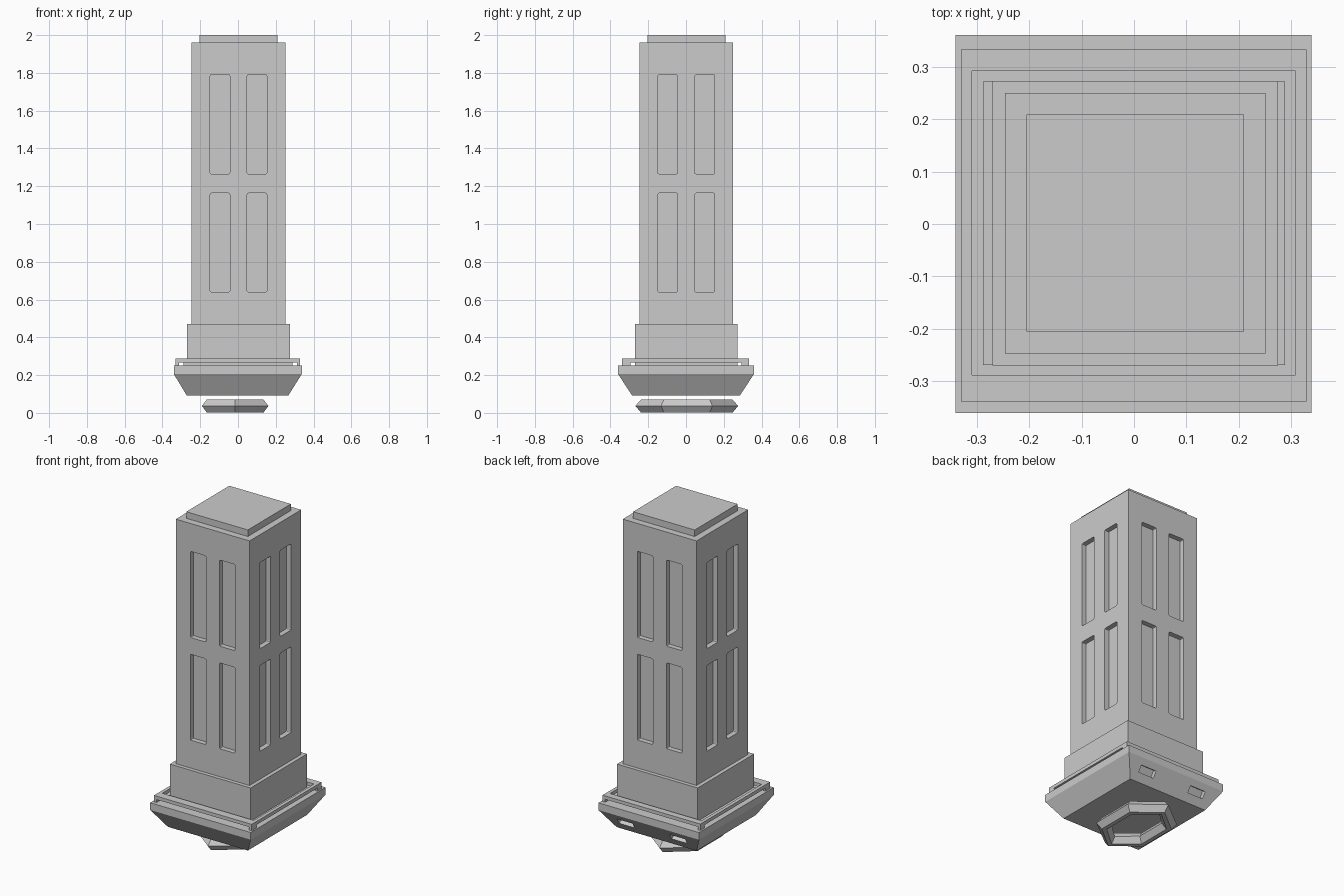
import bpy, bmesh, math
from mathutils import Matrix, Vector

if "Cube" in bpy.data.objects:
    bpy.data.objects.remove(bpy.data.objects["Cube"])


def finish(name, bm):
    bmesh.ops.recalc_face_normals(bm, faces=bm.faces)
    me = bpy.data.meshes.new(name)
    bm.to_mesh(me)
    bm.free()
    ob = bpy.data.objects.new(name, me)
    bpy.context.collection.objects.link(ob)
    return ob


def loft(bm, rings, closed=False):
    """Skin a list of point rings; cap the ends unless closed."""
    vs = [[bm.verts.new(p) for p in r] for r in rings]
    n, m = len(vs[0]), len(vs)
    for a in range(m if closed else m - 1):
        for i in range(n):
            j, b = (i + 1) % n, (a + 1) % m
            bm.faces.new((vs[a][i], vs[a][j], vs[b][j], vs[b][i]))
    if not closed:
        bm.faces.new(vs[0])
        bm.faces.new(vs[-1])


def rect(x0, x1, y0, y1, z):
    return [(x0, y0, z), (x1, y0, z), (x1, y1, z), (x0, y1, z)]


def block(name, x0, x1, y0, y1, z0, z1):
    bm = bmesh.new()
    loft(bm, [rect(x0, x1, y0, y1, z0), rect(x0, x1, y0, y1, z1)])
    return finish(name, bm)


def cut(ob, cutter):
    mod = ob.modifiers.new("cut", 'BOOLEAN')
    mod.object, mod.operation, mod.solver = cutter, 'DIFFERENCE', 'EXACT'
    cutter.hide_render = True
    cutter.hide_set(True)


# Shaft, cap and plinth
shaft = block("shaft", -0.246, 0.251, -0.247, 0.25, 0.46, 1.96)
block("cap", -0.205, 0.21, -0.205, 0.209, 1.95, 2.0)
block("plinth", -0.27, 0.274, -0.27, 0.273, 0.24, 0.47)
block("plinth_foot", -0.288, 0.288, -0.269, 0.272, 0.24, 0.268)

# Recessed windows with slightly rounded corners, four on each side
bm = bmesh.new()
R = 0.007
for side in range(4):
    turn = Matrix.Translation((0.0025, 0.0015, 0)) @ Matrix.Rotation(side * math.pi / 2, 4, 'Z')
    for cx in (-0.098, 0.098):
        for z0, z1 in ((0.64, 1.163), (1.265, 1.79)):
            outline = []
            for k, (sx, z) in enumerate(((1, z1 - R), (-1, z1 - R), (-1, z0 + R), (1, z0 + R))):
                for s in range(3):
                    a = (k + s / 2) * math.pi / 2
                    outline.append((cx + sx * (0.052 - R) + R * math.cos(a), z + R * math.sin(a)))
            loft(bm, [[turn @ Vector((x, y, z)) for x, z in outline] for y in (-0.30, -0.218)])
cut(shaft, finish("window_cutter", bm))

# Tapered base with two slots in the back slope
bm = bmesh.new()
loft(bm, [rect(-0.272, 0.267, -0.286, 0.286, 0.093),
          rect(-0.34, 0.338, -0.36, 0.36, 0.206),
          rect(-0.34, 0.338, -0.36, 0.36, 0.25)])
base = finish("base", bm)
bm = bmesh.new()
for x in (-0.177, 0.177):
    m = (Matrix.Translation((x, 0.326, 0.155)) @ Matrix.Rotation(math.radians(-33), 4, 'X')
         @ Matrix.Diagonal((0.105, 0.05, 0.042, 1)))
    bmesh.ops.create_cube(bm, size=1, matrix=m)
cut(base, finish("slot_cutter", bm))

# Raised rail: flat frame on four corner posts
bm = bmesh.new()
outer, inner = (-0.33, 0.329, -0.338, 0.333), (-0.309, 0.308, -0.288, 0.292)
loft(bm, [rect(*outer, 0.268), rect(*outer, 0.289),
          rect(*inner, 0.289), rect(*inner, 0.268)], closed=True)
finish("rail", bm)
for x0, x1 in ((-0.33, -0.313), (0.312, 0.329)):
    for y0, y1 in ((-0.338, -0.294), (0.294, 0.333)):
        block("rail_post", x0, x1, y0, y1, 0.245, 0.27)

# Six-sided ring under the base
bm = bmesh.new()
rings = []
for dr, z in ((0, 0.037), (0.03, 0.071), (0.058, 0.071), (0.085, 0.037), (0.058, 0.001), (0.03, 0.001)):
    rings.append([(-0.015 + (0.203 - dr) * math.sin(i * math.pi / 3),
                   0.004 + (0.272 - dr) * math.cos(i * math.pi / 3), z) for i in range(6)])
loft(bm, rings, closed=True)
finish("bottom_ring", bm)
